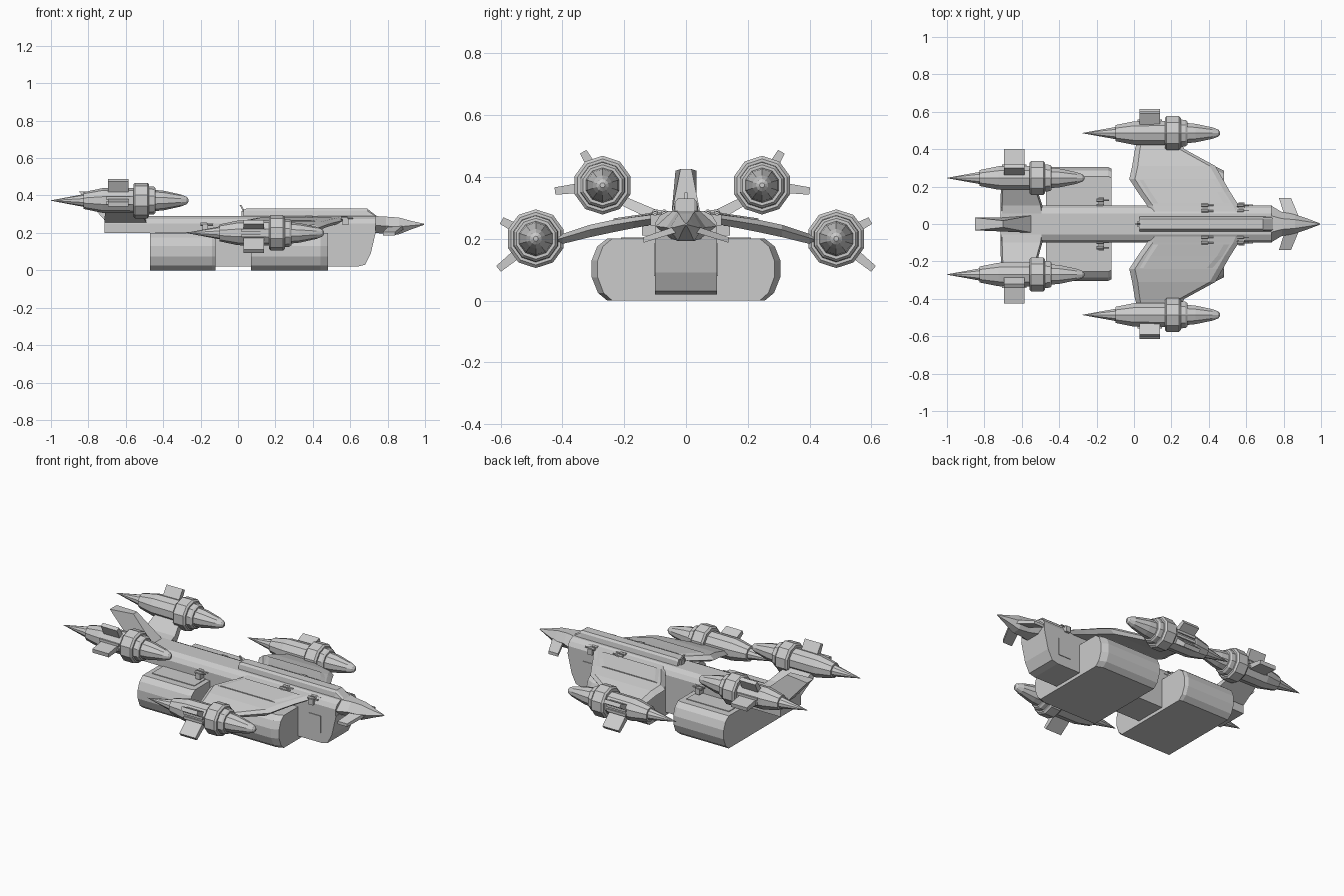
import bpy, bmesh, math
from mathutils import Vector

if "Cube" in bpy.data.objects:
    bpy.data.objects.remove(bpy.data.objects["Cube"])


def make(name, bm):
    bmesh.ops.recalc_face_normals(bm, faces=bm.faces[:])
    me = bpy.data.meshes.new(name)
    bm.to_mesh(me)
    bm.free()
    ob = bpy.data.objects.new(name, me)
    bpy.context.collection.objects.link(ob)
    return ob


def loft(name, rings):
    """Skin equal-length rings of 3D points and cap both ends."""
    bm = bmesh.new()
    vs = [[bm.verts.new(p) for p in r] for r in rings]
    n = len(rings[0])
    for a, b in zip(vs, vs[1:]):
        for i in range(n):
            bm.faces.new((a[i], a[(i + 1) % n], b[(i + 1) % n], b[i]))
    bm.faces.new(vs[0])
    bm.faces.new(vs[-1])
    return make(name, bm)


def sym(half):
    """Complete a half (y, z) outline, listed bottom to top, by mirroring in y."""
    return half + [(-y, z) for y, z in reversed(half)]


def box(name, x0, x1, y0, y1, z0, z1):
    return loft(name, [[(x, y0, z0), (x, y1, z0), (x, y1, z1), (x, y0, z1)] for x in (x0, x1)])


def lathe(name, profile, centre, sides=10):
    rings = [[(centre[0] + x,
               centre[1] + r * math.cos(2 * math.pi * (i + .5) / sides),
               centre[2] + r * math.sin(2 * math.pi * (i + .5) / sides)) for i in range(sides)]
             for x, r in profile]
    return loft(name, rings)


# Upper fuselage beam with sloping shoulders
beam = sym([(.1, .2), (.1, .25), (.085, .275), (.055, .29)])
loft("fuselage_beam", [[(x, y, z) for y, z in beam] for x in (-.715, .735)])

# Keel and cockpit lower body with raked front
side = [(-.14, .02), (.64, .02), (.68, .03), (.71, .09), (.738, .21), (-.14, .21)]
loft("lower_body", [[(x, y, z) for x, z in side] for y in (-.1, .1)])

# Nose: section stations (x, half width, bottom, top)
rings = []
for x, w, b, t in [(.73, .1, .2, .29), (.79, .064, .195, .287), (.86, .052, .192, .282),
                   (.93, .028, .22, .263), (.995, .003, .243, .249)]:
    m = b + (t - b) * .45
    rings.append([(x, y, z) for y, z in sym([(w * .5, b), (w, m), (w * .45, t)])])
loft("nose", rings)

# Dorsal spine
rings = []
for x, t in [(.03, .325), (.045, .33), (.69, .33), (.745, .288)]:
    rings.append([(x, y, z) for y, z in sym([(.042, .28), (.036, t - .012 if t > .3 else .284), (.026, t)])])
loft("dorsal_spine", rings)

# Cargo containers with rounded sides; the leading corners are chamfered
cargo = sym([(.255, 0), (.285, .025), (.305, .075), (.305, .13), (.287, .175), (.255, .2)])
for name, x0, x1, ch in [("front_container", .07, .48, .04), ("rear_container", -.47, -.12, .02)]:
    loft(name, [[(x, y * s, z) for y, z in cargo]
                for x, s in ((x0, 1), (x1 - ch, 1), (x1, 1 - ch * 1.6))])

# Swept tail fin
tail = [((-.715, .035, .27), (-.54, .047, .28)),
        ((-.85, .034, .42), (-.70, .018, .425))]
loft("tail_fin", [[(a[0], -a[1], a[2]), (a[0], a[1], a[2]), (b[0], b[1], b[2]), (b[0], -b[1], b[2])]
                  for a, b in tail])

# Engine bodies: (x, radius) outlines relative to the engine centre
body = [(-.275, .001), (-.1, .034), (-.1, .045), (.0, .066), (.19, .068), (.27, .068)]
duct = [(.165, .085), (.175, .095), (.24, .095), (.25, .085)]
collar = [(.245, .076), (.275, .074), (.285, .066)]
spinner = [(.27, .058), (.33, .052), (.42, .032), (.45, .02), (.46, .008)]


def engine(name, c, s, tilt):
    for part, prof in (("body", body), ("duct", duct), ("collar", collar), ("spinner", spinner)):
        lathe(f"{name}_{part}", prof, c)
    for k, (deg, length) in enumerate([(tilt + 34, .125), (tilt - 33, .155)]):
        a = math.radians(deg)
        d = Vector((0, s * math.cos(a), math.sin(a)))
        n = Vector((0, -d.z, d.y))
        o = Vector(c)
        rr = []
        for r, th in ((.05, .017), (length, .012)):
            rr.append([o + d * r + n * (th * q) + Vector((x, 0, 0))
                       for x, q in ((.03, -1), (.14, -1), (.14, 1), (.03, 1))])
        loft(f"{name}_fin_{k}", rr)
    # Intake strips along the nacelle
    for z in (-.014, .014):
        box(f"{name}_strip", c[0] + .02, c[0] + .15, c[1] + s * .055, c[1] + s * .072,
            c[2] + z - .008, c[2] + z + .008)


# Wing stations: y, trailing x, leading x, top z, thickness
wing = [(.03, .09, .59, .29, .03), (.1, .07, .56, .279, .032), (.17, .02, .515, .27, .036),
        (.24, -.025, .475, .26, .04), (.31, -.01, .435, .245, .04), (.4, .005, .27, .215, .032),
        (.45, .02, .24, .2, .03)]
panel = [(.11, .10, .51, .284, .012), (.17, .06, .475, .275, .012), (.235, .02, .42, .2655, .012)]


def section(y, x0, x1, z, t, s):
    c = min(.03, (x1 - x0) * .1)
    return [(x0, s * y, z - t * .6), (x0 + c, s * y, z), (x1 - c, s * y, z),
            (x1, s * y, z - t * .4), (x1 - c, s * y, z - t), (x0 + c, s * y, z - t)]


for s, side in ((1, "left"), (-1, "right")):
    loft(f"{side}_wing", [section(*w, s) for w in wing])
    loft(f"{side}_wing_panel", [section(*w, s) for w in panel])
    engine(f"{side}_wing_engine", (0, s * .486, .2), s, -6)
    cy = s * .258 - .012
    engine(f"{side}_rear_engine", (-.725, cy, .373), s, 26)

    # Rear engine pylon
    loft(f"{side}_rear_pylon",
         [[(x0, y, z), (x1, y, z), (x1 - .01, y, z + t), (x0 + .01, y, z + t)]
          for x0, x1, y, z, t in ((-.715, -.48, s * .03, .24, .045),
                                  (-.715, -.49, s * .1, .255, .04),
                                  (-.71, -.53, cy * .9, .325, .03))])

    # Drooping canards on the nose
    loft(f"{side}_canard",
         [[(x0, s * y, z), (x1, s * y, z), (x1, s * y, z + t), (x0, s * y, z + t)]
          for x0, x1, y, z, t in ((.81, .885, .03, .22, .022), (.775, .84, .138, .187, .018))])

    # Hatches on the container top and cockpit side
    box(f"{side}_container_hatch", -.44, -.15, *sorted((s * .1, s * .21)), .195, .204)
    box(f"{side}_door", .55, .635, *sorted((s * .095, s * .104)), .08, .185)

    # Twin-barrel turrets
    for x, z in ((.37, .275), (.56, .268), (-.19, .235)):
        y = s * (.085 if x > 0 else .112)
        box(f"{side}_turret_base", x, x + .03, y - .03, y + .03, z - .025, z + .01)
        for dy in (-.015, .015):
            lathe(f"{side}_turret_barrel", [(-.01, .01), (.025, .01), (.03, .005), (.055, .005)],
                  (x, y + dy, z + .01), 8)

# Sensor mast at the rear of the spine
box("mast_base", .02, .065, -.015, .015, .285, .318)
loft("mast", [[(x - .005, -.005, z), (x + .005, -.005, z), (x + .005, .005, z), (x - .005, .005, z)]
              for x, z in ((.04, .3), (.013, .35))])
